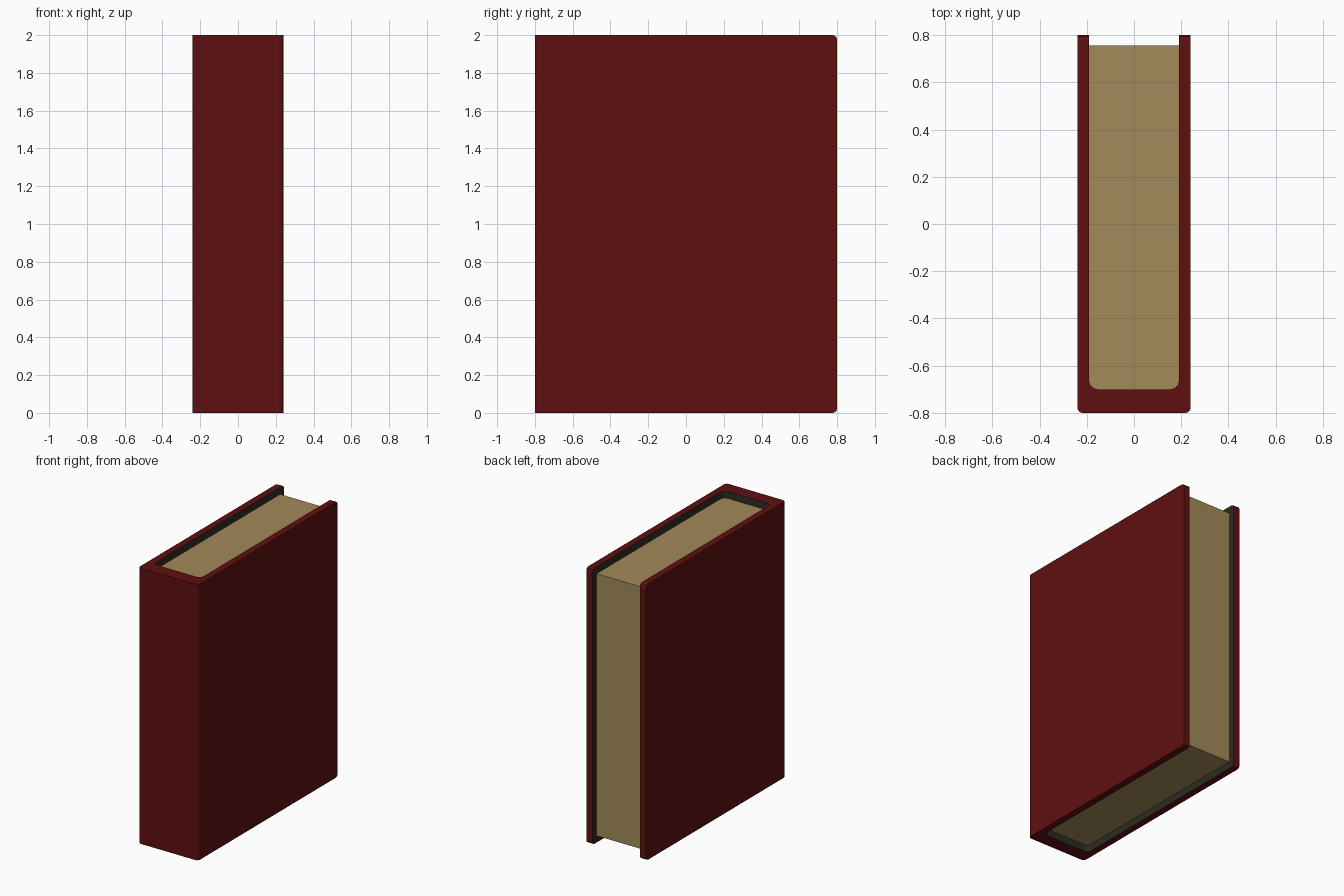
import bpy, bmesh, math

if "Cube" in bpy.data.objects:
    bpy.data.objects.remove(bpy.data.objects["Cube"])


def material(name, rgb):
    m = bpy.data.materials.new(name)
    m.diffuse_color = (*rgb, 1)
    m.use_nodes = True
    m.node_tree.nodes["Principled BSDF"].inputs["Base Color"].default_value = m.diffuse_color
    return m


def corner(x, y, r, steps=3):
    """Rounded corner at (-x, y), running from the side wall to the spine."""
    pts = []
    for i in range(steps + 1):
        a = math.pi + i / steps * math.pi / 2
        pts.append((-x + r + r * math.cos(a), y + r + r * math.sin(a)))
    return pts


def u_path(x, y_open, y_spine, r):
    """Left-right mirrored U, open towards +y."""
    half = [(-x, y_open)] + corner(x, y_spine, r)
    return half + [(-px, py) for px, py in reversed(half)]


def prism(profile, z0, z1):
    bm = bmesh.new()
    face = bm.faces.new([bm.verts.new((x, y, z0)) for x, y in profile])
    ext = bmesh.ops.extrude_face_region(bm, geom=[face])
    for v in ext["geom"]:
        if isinstance(v, bmesh.types.BMVert):
            v.co.z = z1
    bmesh.ops.recalc_face_normals(bm, faces=bm.faces)
    return bm


def finish(bm, name, mats):
    mesh = bpy.data.meshes.new(name)
    bm.to_mesh(mesh)
    bm.free()
    for m in mats:
        mesh.materials.append(m)
    ob = bpy.data.objects.new(name, mesh)
    bpy.context.collection.objects.link(ob)
    return ob


red = material("cover_red", (0.115, 0.005, 0.005))
lining = material("lining_dark", (0.026, 0.025, 0.016))
paper = material("paper", (0.36, 0.255, 0.1))

HALF_W, INNER_W, OPEN_Y, HEIGHT = 0.24, 0.19, 0.8, 2.0
inner = u_path(INNER_W, OPEN_Y, -0.7, 0.035)

# Cover: U-shaped shell with rounded spine and clipped fore-edge corners
cover = prism(u_path(HALF_W, OPEN_Y, -0.8, 0.022) + inner[::-1], 0, HEIGHT)
tips = [e for e in cover.edges
        if all(abs(v.co.y - OPEN_Y) < 1e-4 for v in e.verts)
        and abs(e.verts[0].co.z - e.verts[1].co.z) < 1e-4]
bmesh.ops.bevel(cover, geom=tips, offset=0.022, segments=2, profile=0.5, affect='EDGES')

# Dark lining on the inside walls of the cover
cover.normal_update()
for f in cover.faces:
    inside = all(abs(v.co.x) < INNER_W + 1e-3 and v.co.y > -0.701 for v in f.verts)
    f.material_index = int(inside and abs(f.normal.z) < 0.01)
finish(cover, "cover", [red, lining])

# Page block: recessed at top, bottom and fore edge
finish(prism(u_path(INNER_W, 0.755, -0.7, 0.035), 0.05, HEIGHT - 0.05), "pages", [paper])
